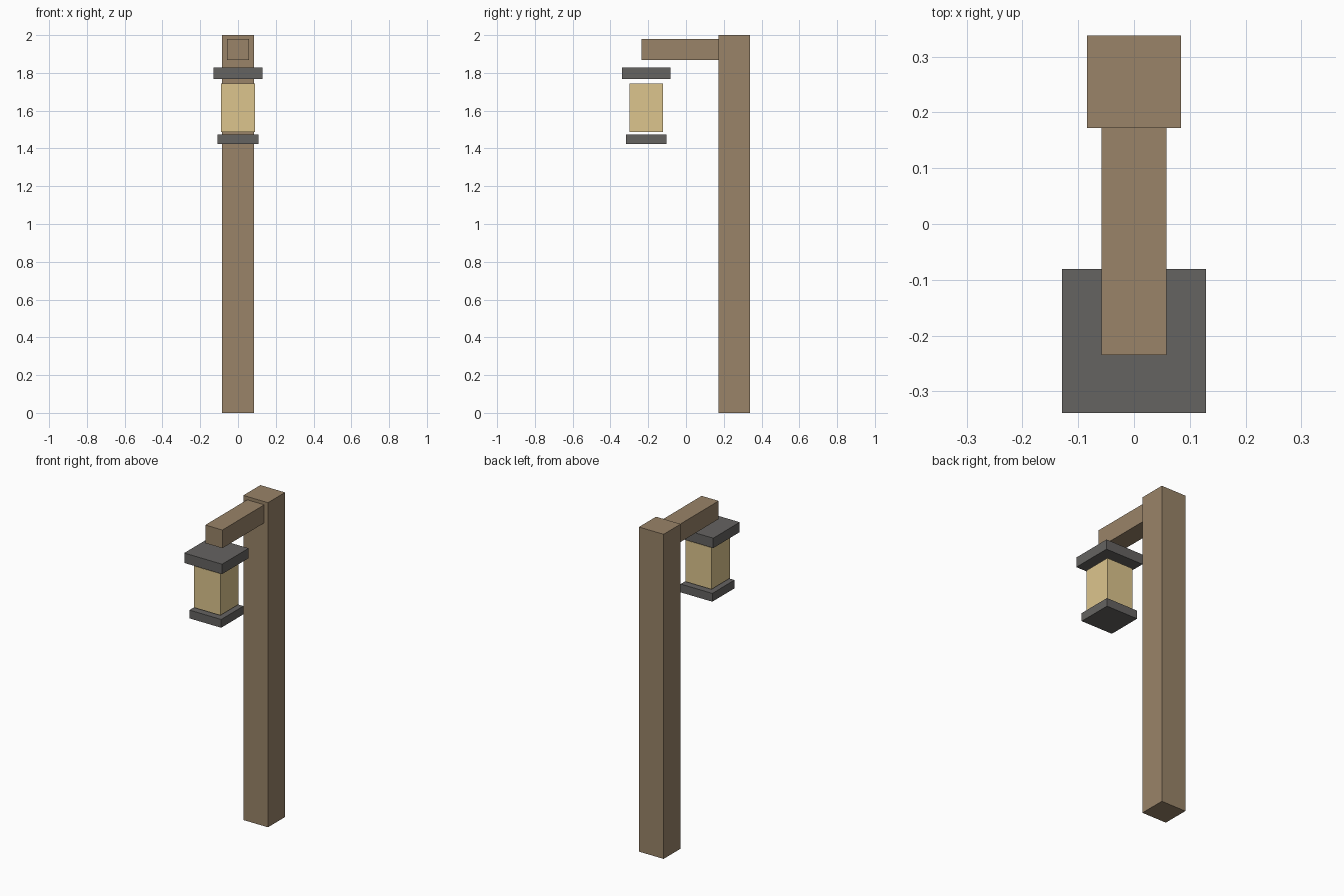
import bpy

if "Cube" in bpy.data.objects:
    bpy.data.objects.remove(bpy.data.objects["Cube"])


def material(name, color):
    mat = bpy.data.materials.new(name)
    mat.diffuse_color = (*color, 1)
    mat.use_nodes = True
    mat.node_tree.nodes["Principled BSDF"].inputs["Base Color"].default_value = mat.diffuse_color
    return mat


def box(name, x_half, y_range, z_range, mat):
    """Box centred on x = 0, given its y and z extents."""
    (y0, y1), (z0, z1) = y_range, z_range
    bpy.ops.mesh.primitive_cube_add(size=1, location=(0, (y0 + y1) / 2, (z0 + z1) / 2))
    ob = bpy.context.object
    ob.name = name
    ob.scale = (2 * x_half, y1 - y0, z1 - z0)
    bpy.ops.object.transform_apply(location=False, rotation=False, scale=True)
    ob.data.materials.append(mat)
    return ob


wood = material("wood", (0.32, 0.23, 0.14))
metal = material("dark_metal", (0.13, 0.125, 0.12))
glow = material("warm_glass", (0.72, 0.56, 0.27))

# Wooden post and the arm reaching forward from it
box("post", 0.084, (0.172, 0.338), (0, 2), wood)
box("arm", 0.058, (-0.235, 0.172), (1.868, 1.98), wood)

# Square lantern parts stacked on one axis, with small gaps between them
lantern_y = -0.21
for name, half, z_range, mat in (
    ("lantern_cap", 0.129, (1.767, 1.828), metal),
    ("lantern_glass", 0.089, (1.487, 1.743), glow),
    ("lantern_base", 0.108, (1.423, 1.474), metal),
):
    box(name, half, (lantern_y - half, lantern_y + half), z_range, mat)
